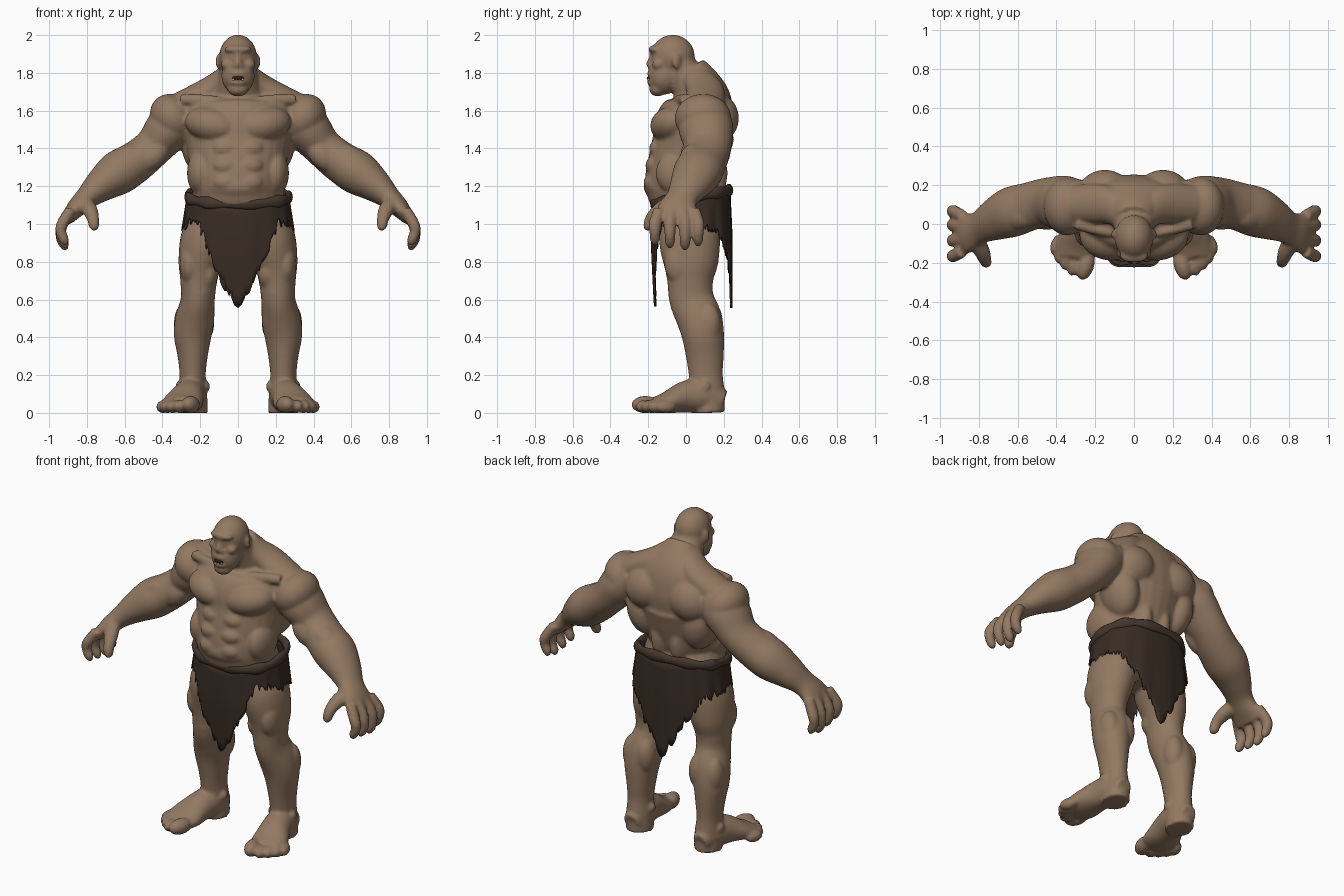
import bpy, bmesh, math, random
from mathutils import Vector, Matrix, Euler

if "Cube" in bpy.data.objects:
    bpy.data.objects.remove(bpy.data.objects["Cube"])

random.seed(4)


def material(name, rgb):
    m = bpy.data.materials.new(name)
    m.diffuse_color = (*rgb, 1)
    m.use_nodes = True
    m.node_tree.nodes["Principled BSDF"].inputs["Base Color"].default_value = m.diffuse_color
    return m


SKIN = material("tan skin", (0.29, 0.19, 0.122))
CLOTH = material("dark hide", (0.04, 0.025, 0.017))
BELT = material("belt hide", (0.06, 0.038, 0.026))
DARK = material("mouth dark", (0.03, 0.012, 0.01))
TOOTH = material("tooth ivory", (0.45, 0.38, 0.25))


def blob(bm, loc, size, rot=(0, 0, 0)):
    mat = Matrix.LocRotScale(Vector(loc), Euler([math.radians(a) for a in rot]), Vector(size))
    bmesh.ops.create_uvsphere(bm, u_segments=24, v_segments=16, radius=1, matrix=mat)


def spline(pts, steps=5):
    """Smooth a list of (x, y, z, ra, rb) stations."""
    v = [Vector(p) for p in pts]
    out = []
    for i in range(len(v) - 1):
        a, b, c, d = v[max(i - 1, 0)], v[i], v[i + 1], v[min(i + 2, len(v) - 1)]
        for k in range(steps):
            t = k / steps
            out.append(b + (c - a) * (t / 2) + (a * 2 - b * 5 + c * 4 - d) * (t * t / 2)
                       + (b * 3 - a - c * 3 + d) * (t ** 3 / 2))
    return out + [v[-1]]


def tube(bm, pts, ref=(0, 1, 0), n=28):
    """Elliptical limb; ra runs along ref, rb across it."""
    st = spline(pts)
    pos = [Vector(s[:3]) for s in st]
    rings = []
    for i, s in enumerate(st):
        t = (pos[min(i + 1, len(pos) - 1)] - pos[max(i - 1, 0)]).normalized()
        a = Vector(ref)
        a = (a - t * a.dot(t)).normalized()
        b = t.cross(a)
        rings.append([bm.verts.new(pos[i] + a * (s[3] * math.cos(q)) + b * (s[4] * math.sin(q)))
                      for q in (2 * math.pi * k / n for k in range(n))])
    for r0, r1 in zip(rings, rings[1:]):
        for k in range(n):
            bm.faces.new((r0[k], r0[(k + 1) % n], r1[(k + 1) % n], r1[k]))
    bm.faces.new(rings[0])
    bm.faces.new(rings[-1])


def finish(bm, name, mat):
    bmesh.ops.recalc_face_normals(bm, faces=bm.faces[:])
    me = bpy.data.meshes.new(name)
    bm.to_mesh(me)
    bm.free()
    me.materials.append(mat)
    for p in me.polygons:
        p.use_smooth = True
    ob = bpy.data.objects.new(name, me)
    bpy.context.collection.objects.link(ob)
    return ob


body = bmesh.new()
# torso
tube(body, [(0, .03, .90, .11, .14), (0, .03, 1.0, .165, .24), (0, .025, 1.1, .172, .25),
            (0, -.02, 1.2, .195, .24), (0, 0, 1.3, .205, .255), (0, .03, 1.42, .21, .275),
            (0, .05, 1.52, .215, .295), (0, .085, 1.6, .18, .31), (0, .1, 1.68, .135, .25),
            (0, .08, 1.75, .1, .16), (0, .03, 1.83, .075, .09)])
# neck and head
tube(body, [(0, .07, 1.64, .12, .14), (0, .02, 1.74, .1, .115), (0, -.04, 1.86, .08, .09)])
blob(body, (0, -.07, 1.885), (.1, .117, .117))
blob(body, (0, -.115, 1.785), (.088, .085, .1))
blob(body, (0, -.15, 1.715), (.055, .045, .04))
blob(body, (0, -.165, 1.925), (.075, .035, .022))
blob(body, (0, -.17, 1.893), (.03, .024, .018))
blob(body, (0, -.183, 1.85), (.021, .028, .032))
blob(body, (0, -.188, 1.838), (.034, .018, .014))
blob(body, (0, -.186, 1.797), (.042, .022, .013))
blob(body, (0, -.186, 1.748), (.042, .022, .014))
# navel-side stomach
blob(body, (0, -.1, 1.2), (.19, .125, .09))

for s in (-1, 1):
    # face sides
    blob(body, (s * .104, -.05, 1.86), (.013, .024, .04), (0, 0, s * 20))
    blob(body, (s * .058, -.145, 1.845), (.034, .035, .028))
    # chest, stomach and flank muscles
    blob(body, (s * .135, -.075, 1.525), (.15, .112, .095), (0, s * -12, s * 14))
    for z, y in ((1.4, -.145), (1.31, -.165), (1.22, -.175)):
        blob(body, (s * .065, y, z), (.07, .05, .05))
    blob(body, (s * .2, -.04, 1.27), (.07, .12, .12))
    tube(body, [(s * .03, -.04, 1.62, .02, .02), (s * .13, -.045, 1.65, .03, .025), (s * .3, .0, 1.66, .03, .03)], (0, 0, 1))
    # back: trapezius, shoulder blades, lats, lumbar columns
    tube(body, [(s * .05, .03, 1.8, .06, .05), (s * .15, .1, 1.71, .1, .07), (s * .32, .1, 1.61, .1, .08)])
    blob(body, (s * .15, .16, 1.56), (.14, .12, .13), (0, s * 25, 0))
    blob(body, (s * .2, .11, 1.41), (.1, .13, .17), (0, s * 12, 0))
    blob(body, (s * .065, .12, 1.27), (.06, .1, .16))
    # shoulder and arm
    blob(body, (s * .345, .09, 1.56), (.115, .15, .135), (0, s * 35, 0))
    tube(body, [(s * .26, .1, 1.6, .12, .11), (s * .36, .105, 1.51, .145, .125),
                (s * .445, .115, 1.41, .125, .105), (s * .54, .09, 1.33, .125, .11),
                (s * .635, .06, 1.27, .13, .117), (s * .725, .02, 1.205, .108, .09),
                (s * .8, -.02, 1.14, .085, .062), (s * .86, -.045, 1.08, .105, .05),
                (s * .905, -.05, 1.02, .115, .03)])
    blob(body, (s * .47, .15, 1.41), (.11, .075, .075), (0, s * 40, 0))
    blob(body, (s * .45, .03, 1.36), (.1, .06, .065), (0, s * 45, 0))
    blob(body, (s * .6, .05, 1.34), (.12, .085, .07), (0, s * 35, 0))
    # fingers and thumb
    for y, drop in ((-.165, .015), (-.085, 0), (-.005, -.012), (.065, .01)):
        tube(body, [(s * .885, y * .8 - .01, 1.075, .032, .03), (s * .93, y, 1.0, .033, .031),
                    (s * .938, y, .945 + drop, .029, .028), (s * .92, y, .90 + drop, .026, .026),
                    (s * .91, y, .874 + drop, .012, .012)], n=14)
    tube(body, [(s * .82, -.07, 1.12, .045, .045), (s * .785, -.14, 1.075, .042, .038),
                (s * .768, -.185, 1.03, .033, .031), (s * .762, -.2, .985, .027, .027),
                (s * .762, -.2, .965, .012, .012)], (1, 0, 0), 14)
    # leg
    blob(body, (s * .12, .09, .99), (.125, .115, .13))
    tube(body, [(s * .13, .03, 1.03, .15, .12), (s * .172, .02, .92, .162, .132),
                (s * .2, .025, .8, .147, .116), (s * .208, .022, .7, .122, .098),
                (s * .213, .03, .6, .118, .09), (s * .228, .07, .5, .12, .103),
                (s * .24, .09, .41, .112, .1), (s * .24, .1, .3, .1, .08),
                (s * .24, .105, .2, .09, .069), (s * .238, .115, .1, .09, .075),
                (s * .238, .12, .0, .085, .078)])
    blob(body, (s * .205, -.045, .635), (.055, .05, .06))
    blob(body, (s * .155, -.02, .74), (.05, .08, .085))
    blob(body, (s * .255, -.03, .79), (.055, .085, .11))
    blob(body, (s * .185, .13, .48), (.06, .065, .11))
    blob(body, (s * .285, .12, .47), (.055, .065, .11))
    # ankle bones, foot and toes
    for dx in (-.07, .07):
        blob(body, (s * (.24 + dx), .1, .14), (.022, .03, .03))
    tube(body, [(s * .24, .2, .06, .05, .06), (s * .245, .1, .09, .08, .09),
                (s * .265, 0, .085, .088, .085), (s * .292, -.1, .055, .108, .058),
                (s * .305, -.17, .042, .1, .04)], (1, 0, 0))
    for x, y, r in ((.25, -.215, .044), (.308, -.21, .034), (.345, -.18, .034),
                    (.376, -.148, .033), (.398, -.108, .032)):
        blob(body, (s * x, y, r), (r, r * 1.75, r * 1.05), (0, 0, s * 18))

# fuse the body into one skin
skin = finish(body, "body", SKIN)
rm = skin.modifiers.new("fuse", 'REMESH')
rm.mode, rm.voxel_size, rm.use_smooth_shade = 'VOXEL', .0095, True
sm = skin.modifiers.new("soften", 'SMOOTH')
sm.factor, sm.iterations = .5, 5
fused = bpy.data.meshes.new_from_object(skin.evaluated_get(bpy.context.evaluated_depsgraph_get()))
skin.modifiers.clear()
skin.data = fused
for v in fused.vertices:
    v.co.z = max(v.co.z, 0)
for p in fused.polygons:
    p.use_smooth = True

# mouth opening and teeth
bm = bmesh.new()
blob(bm, (0, -.178, 1.772), (.038, .03, .016))
finish(bm, "mouth", DARK)
bm = bmesh.new()
for x in (-.024, -.008, .008, .024):
    blob(bm, (x, -.196, 1.761 + abs(x) * .15), (.006, .008, .008))
finish(bm, "teeth", TOOTH)


def hem(x, front):
    """Hem height of the loincloth by distance from the centre line."""
    table = ((0, .57), (.08, .69), (.12, .8), (.2, 1.0), (.245, 1.0), (.3, .91)) if front else \
        ((0, .55), (.08, .69), (.15, .83), (.22, .95), (.31, 1.0))
    for (x0, z0), (x1, z1) in zip(table, table[1:]):
        if x <= x1:
            return z0 + (z1 - z0) * (x - x0) / (x1 - x0)
    return table[-1][1]


def waist(q, grow=0):
    sx, cy = math.sin(q), math.cos(q)
    x = math.copysign(abs(sx) ** .8, sx) * (.268 + grow)
    y = .03 - math.copysign(abs(cy) ** .8, cy) * (.2 + grow * .3)
    return x, y, 1.135 - .035 * cy


# ragged loincloth
bm = bmesh.new()
N, R = 180, 9
cols = []
for i in range(N):
    q = 2 * math.pi * i / N
    x, y, top = waist(q)
    low = hem(abs(x), math.cos(q) > 0) + random.uniform(-.02, .035)
    col = []
    for j in range(R + 1):
        z = top + (low - top) * j / R
        d = top - z
        x, y, _ = waist(q, min(d, .25) * .13 + .035 * min(d, .2) * math.sin(q * 14))
        if math.cos(q) > 0:
            y += max(0, d - .2) * .05
        squeeze = 1 - .12 * max(0, d - .2)
        col.append(bm.verts.new((x * squeeze, y, z)))
    cols.append(col)
for i in range(N):
    a, b = cols[i], cols[(i + 1) % N]
    for j in range(R):
        bm.faces.new((a[j], b[j], b[j + 1], a[j + 1]))
cloth = finish(bm, "loincloth", CLOTH)
so = cloth.modifiers.new("thickness", 'SOLIDIFY')
so.thickness, so.offset = .012, 0

# rolled belt around the waist
bm = bmesh.new()
rings = []
for i in range(72):
    q = 2 * math.pi * i / 72
    x, y, z = waist(q)
    out = Vector((x, y - .03, 0)).normalized()
    r = .024 + .004 * math.sin(q * 9)
    rings.append([bm.verts.new(Vector((x, y, z + .008)) + out * (r * .8 * math.cos(t)) + Vector((0, 0, r * 1.25 * math.sin(t))))
                  for t in (2 * math.pi * k / 10 for k in range(10))])
for i in range(72):
    a, b = rings[i], rings[(i + 1) % 72]
    for k in range(10):
        bm.faces.new((a[k], a[(k + 1) % 10], b[(k + 1) % 10], b[k]))
finish(bm, "belt", BELT)
